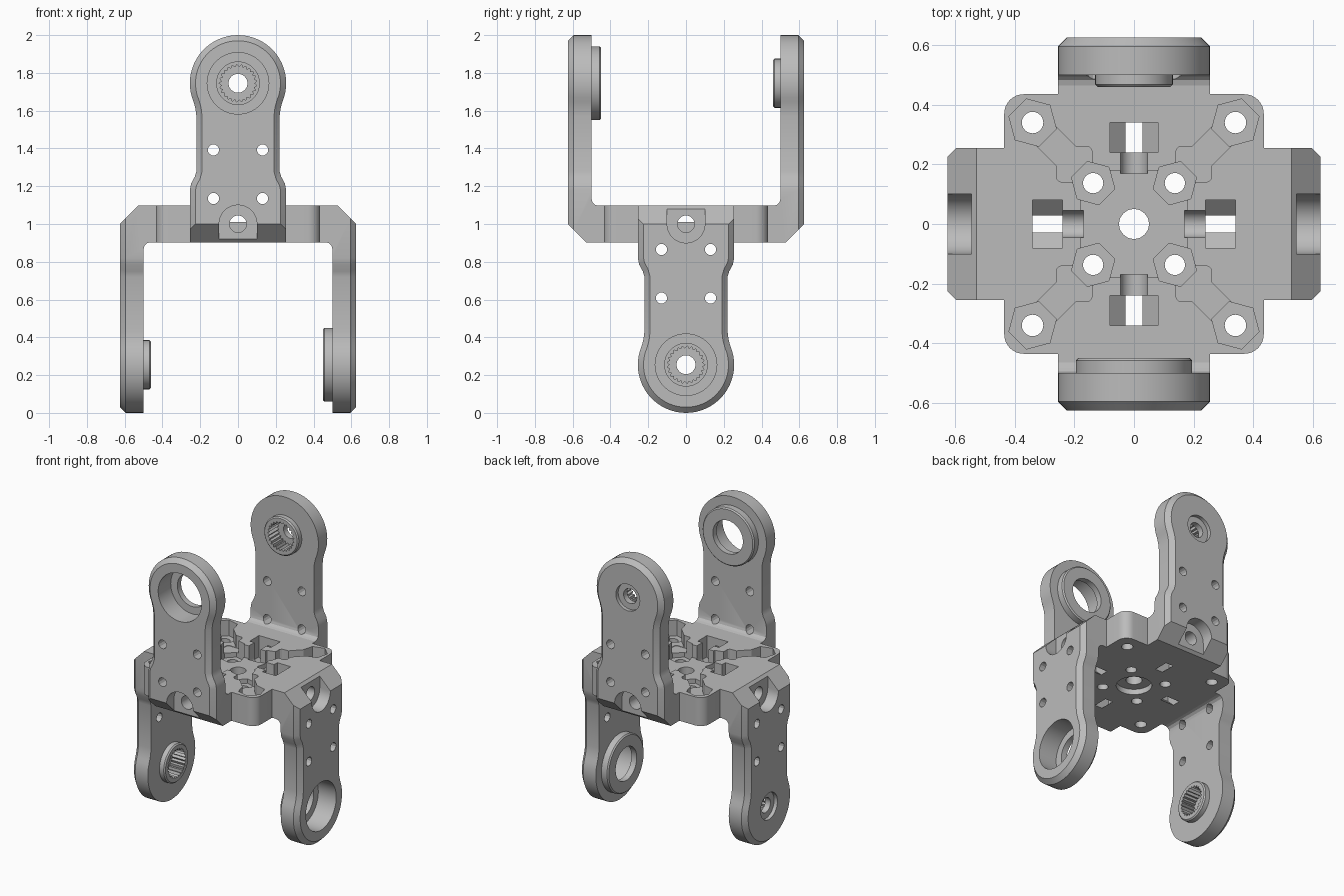
import bpy, bmesh
from math import sin, cos, pi, radians
from mathutils import Matrix, Vector

cube = bpy.data.objects.get("Cube")
if cube:
    bpy.data.objects.remove(cube, do_unlink=True)

grey = bpy.data.materials.new("mid grey")
grey.use_nodes = True
grey.diffuse_color = (0.5, 0.5, 0.5, 1)
grey.node_tree.nodes["Principled BSDF"].inputs["Base Color"].default_value = grey.diffuse_color

BOTTOM, TOP = 0.903, 1.097
HALF = 0.255            # arm half width and end radius
EYE = 1.745             # height of the arm's round end


def loft(name, sections):
    """Closed solid through matching rings of 3D points."""
    bm = bmesh.new()
    rings = [[bm.verts.new(p) for p in s] for s in sections]
    for a, b in zip(rings, rings[1:]):
        for i in range(len(a)):
            j = (i + 1) % len(a)
            bm.faces.new((a[i], a[j], b[j], b[i]))
    bm.faces.new(rings[0])
    bm.faces.new(rings[-1])
    bmesh.ops.recalc_face_normals(bm, faces=bm.faces)
    mesh = bpy.data.meshes.new(name)
    bm.to_mesh(mesh)
    bm.free()
    mesh.materials.append(grey)
    obj = bpy.data.objects.new(name, mesh)
    bpy.context.collection.objects.link(obj)
    return obj


def prism(pts, lo, hi, axis="Z", name="cutter"):
    place = {"X": lambda u, v, w: (w, u, v),
             "Y": lambda u, v, w: (u, w, v),
             "Z": lambda u, v, w: (u, v, w)}[axis]
    return loft(name, [[place(u, v, w) for u, v in pts] for w in (lo, hi)])


def ring(r, n=48, cx=0.0, cy=0.0, turn=0.0, inner=None):
    """Regular polygon; alternate points use the inner radius for teeth."""
    out = []
    for i in range(n):
        a = turn + 2 * pi * i / n
        rad = inner if inner and i % 2 else r
        out.append((cx + rad * cos(a), cy + rad * sin(a)))
    return out


def rect(x0, x1, y0, y1):
    return [(x0, y0), (x1, y0), (x1, y1), (x0, y1)]


def combine(obj, tool, op="DIFFERENCE"):
    mod = obj.modifiers.new("shape", "BOOLEAN")
    mod.operation, mod.solver, mod.object = op, "EXACT", tool
    bpy.context.view_layer.objects.active = obj
    bpy.ops.object.modifier_apply(modifier=mod.name)
    bpy.data.objects.remove(tool, do_unlink=True)


def smooth(obj):
    bpy.ops.object.select_all(action="DESELECT")
    obj.select_set(True)
    bpy.context.view_layer.objects.active = obj
    bpy.ops.object.shade_smooth_by_angle(angle=radians(28))


def arm_outline():
    half = [(HALF, BOTTOM), (HALF, 1.18), (0.248, 1.215), (0.229, 1.25),
            (0.22, 1.28), (0.22, 1.57), (0.225, 1.61)]
    for i in range(20):
        a = radians(-23 + 113 * i / 19)
        half.append((HALF * cos(a), EYE + HALF * sin(a)))
    return half + [(-x, z) for x, z in reversed(half[:-1])]


def inset(pts, d):
    out = []
    for i, (x, z) in enumerate(pts):
        if z == BOTTOM:
            out.append((x - d if x > 0 else x + d, z))
            continue
        p, q = Vector(pts[i - 1]), Vector(pts[(i + 1) % len(pts)])
        t = (q - p).normalized()
        out.append((x - t.y * d, z + t.x * d))
    return out


def make_arm(name, splined):
    pts = arm_outline()
    arm = loft(name, [[(x, y, z) for x, z in o] for y, o in
                      ((-0.5, pts), (-0.595, pts), (-0.625, inset(pts, 0.03)))])
    # inner fillet against the plate
    fillet = [(-0.51, 1.09), (-0.465, 1.09), (-0.465, TOP), (-0.482, 1.102),
              (-0.495, 1.115), (-0.5, 1.132), (-0.51, 1.132)]
    combine(arm, prism(fillet, -HALF, HALF, "X"), "UNION")
    # boss on the inner face
    boss_r, boss_y = (0.13, -0.46) if splined else (0.195, -0.45)
    lip = [ring(r, 64, 0, EYE) for r in (boss_r, boss_r, boss_r - 0.008)]
    combine(arm, loft("boss", [[(x, y, z) for x, z in o] for y, o in
                               zip((-0.52, boss_y - 0.008, boss_y), lip)]), "UNION")
    # slanted heel
    combine(arm, prism([(-0.7, 0.925), (-0.5, 0.725), (-0.4, 0.775), (-0.65, 1.025)][:2]
                       + [(-0.428, 0.803), (-0.628, 1.003)], -0.4, 0.4, "X"))
    # arched screw recess and its bore
    arch = [(0.1 * cos(pi * i / 24), 1 + 0.1 * sin(pi * i / 24)) for i in range(25)]
    combine(arm, prism(arch + [(-0.1, 0.8), (0.1, 0.8)], -0.7, -0.545, "Y"))
    combine(arm, prism(ring(0.045, 32, 0, 1), -0.6, -0.3, "Y"))
    # four mounting holes
    for x in (-0.13, 0.13):
        for z in (1.135, 1.392):
            combine(arm, prism(ring(0.03, 12, x, z, pi / 12), -0.7, -0.3, "Y"))
    # joint bore: toothed socket or stepped bearing seat
    if splined:
        bores = [(ring(0.05, 32, 0, EYE), -0.7, -0.4),
                 (ring(0.09, 48, 0, EYE), -0.7, -0.6),
                 (ring(0.1, 50, 0, EYE, inner=0.086), -0.56, -0.4)]
    else:
        bores = [(ring(0.113, 64, 0, EYE), -0.7, -0.4),
                 (ring(0.163, 64, 0, EYE), -0.7, -0.49)]
    for pts, lo, hi in bores:
        combine(arm, prism(pts, lo, hi, "Y"))
    return arm


# centre plate: rounded square with four tongues
corner, r, reach = 0.435, 0.065, 0.51
quarter = [(reach, -HALF), (reach, HALF), (corner, HALF)]
for i in range(9):
    a = pi / 2 * i / 8
    quarter.append((corner - r + r * cos(a), corner - r + r * sin(a)))
quarter.append((HALF, corner))
outline = []
for k in range(4):
    c, s = round(cos(k * pi / 2)), round(sin(k * pi / 2))
    outline += [(x * c - y * s, x * s + y * c) for x, y in quarter]
plate = prism(outline, BOTTOM, TOP, "Z", "centre_plate")

# central recess, hub hole and underside seat
combine(plate, prism(rect(-0.18, 0.18, -0.18, 0.18), 1.01, 1.2))
combine(plate, prism(ring(0.05), 0.8, 1.2))
combine(plate, prism(ring(0.11), 0.8, 0.94))

# repeated cuts on each side and corner
nut = [(-0.08, 1.2), (-0.08, 0.952), (-0.028, 0.904), (-0.028, 0.8),
       (0.028, 0.8), (0.028, 0.904), (0.08, 0.952), (0.08, 1.2)]
for k in range(4):
    def corner_hex(d, rad):
        return ring(rad, 6, d, d, radians(15))
    d = 0.032
    channel = [(0.2 - d, 0.2 + d), (0.2 + d, 0.2 - d), (0.34 + d, 0.34 - d), (0.34 - d, 0.34 + d)]
    pad = [p for c in ((0.24, 0.16, -90), (0.24, 0.24, 0), (0.16, 0.24, 90), (0.16, 0.16, 180))
           for p in [(c[0] + 0.02 * cos(radians(c[2] + t)), c[1] + 0.02 * sin(radians(c[2] + t)))
                     for t in (0, 30, 60, 90)]]
    tools = [prism(nut, 0.24, 0.34, "X"),
             prism(ring(0.045, 32, 0, 1), 0.17, 0.56, "X"),
             prism(rect(0.17, 0.25, -0.045, 0.045), 1.0, 1.2),
             prism(pad, 1.012, 1.2),
             prism(channel, 1.015, 1.2),
             prism(corner_hex(0.34, 0.082), 0.99, 1.2),
             prism(corner_hex(0.137, 0.075), 0.98, 1.2),
             prism(ring(0.036, 24, 0.34, 0.34), 0.8, 1.2),
             prism(ring(0.034, 24, 0.137, 0.137), 0.8, 1.2)]
    for tool in tools:
        tool.data.transform(Matrix.Rotation(k * pi / 2, 4, "Z"))
        combine(plate, tool)
smooth(plate)

# upper pair front to back, lower pair side to side and upside down
up = Matrix.Identity(4)
down = (Matrix.Rotation(pi / 2, 4, "Z") @ Matrix.Translation((0, 0, 1))
        @ Matrix.Rotation(pi, 4, "Y") @ Matrix.Translation((0, 0, -1)))
for level, pose in (("upper", up), ("lower", down)):
    for kind, splined, turn in (("bearing", False, 0), ("splined", True, pi)):
        arm = make_arm(f"{level}_{kind}_arm", splined)
        arm.data.transform(Matrix.Rotation(turn, 4, "Z") @ pose)
        smooth(arm)
